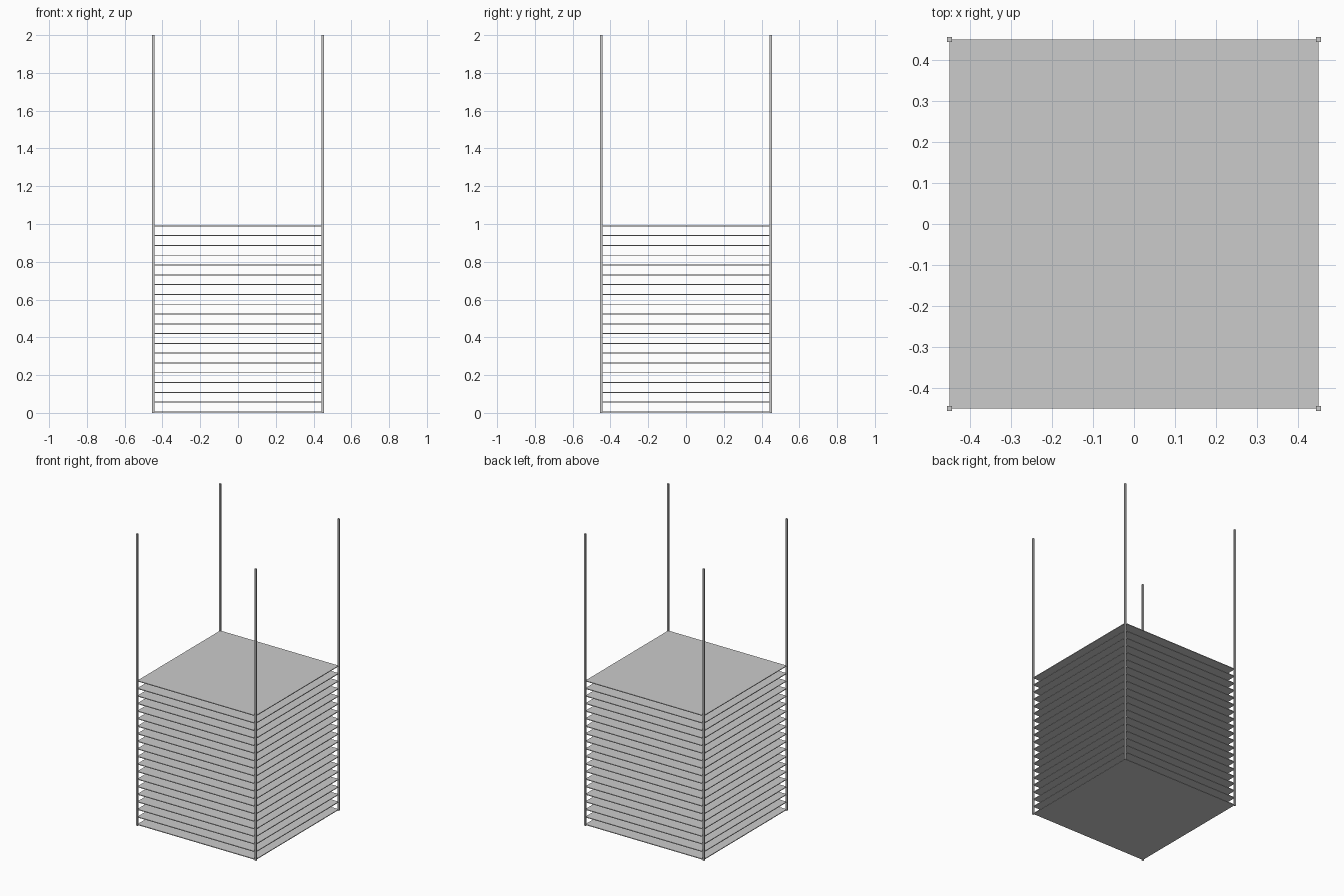
import bpy

if "Cube" in bpy.data.objects:
    bpy.data.objects.remove(bpy.data.objects["Cube"])


def box(name, center, size):
    bpy.ops.mesh.primitive_cube_add(size=1, location=center)
    ob = bpy.context.object
    ob.name = name
    ob.scale = size
    bpy.ops.object.transform_apply(location=False, rotation=False, scale=True)
    return ob


HALF = 0.4495    # corner post offset, also half the plate width
POST = 0.0125    # post thickness
PLATE = 0.005    # plate thickness
COUNT = 20       # stacked plates
LOW, HIGH = 0.005, 0.990

# Four square corner posts
for sx in (-1, 1):
    for sy in (-1, 1):
        box("corner_post", (sx * HALF, sy * HALF, 1), (POST, POST, 2))

# Evenly spaced stack of thin square plates
for i in range(COUNT):
    z = LOW + (HIGH - LOW) * i / (COUNT - 1)
    box("plate", (0, 0, z), (2 * HALF, 2 * HALF, PLATE))
